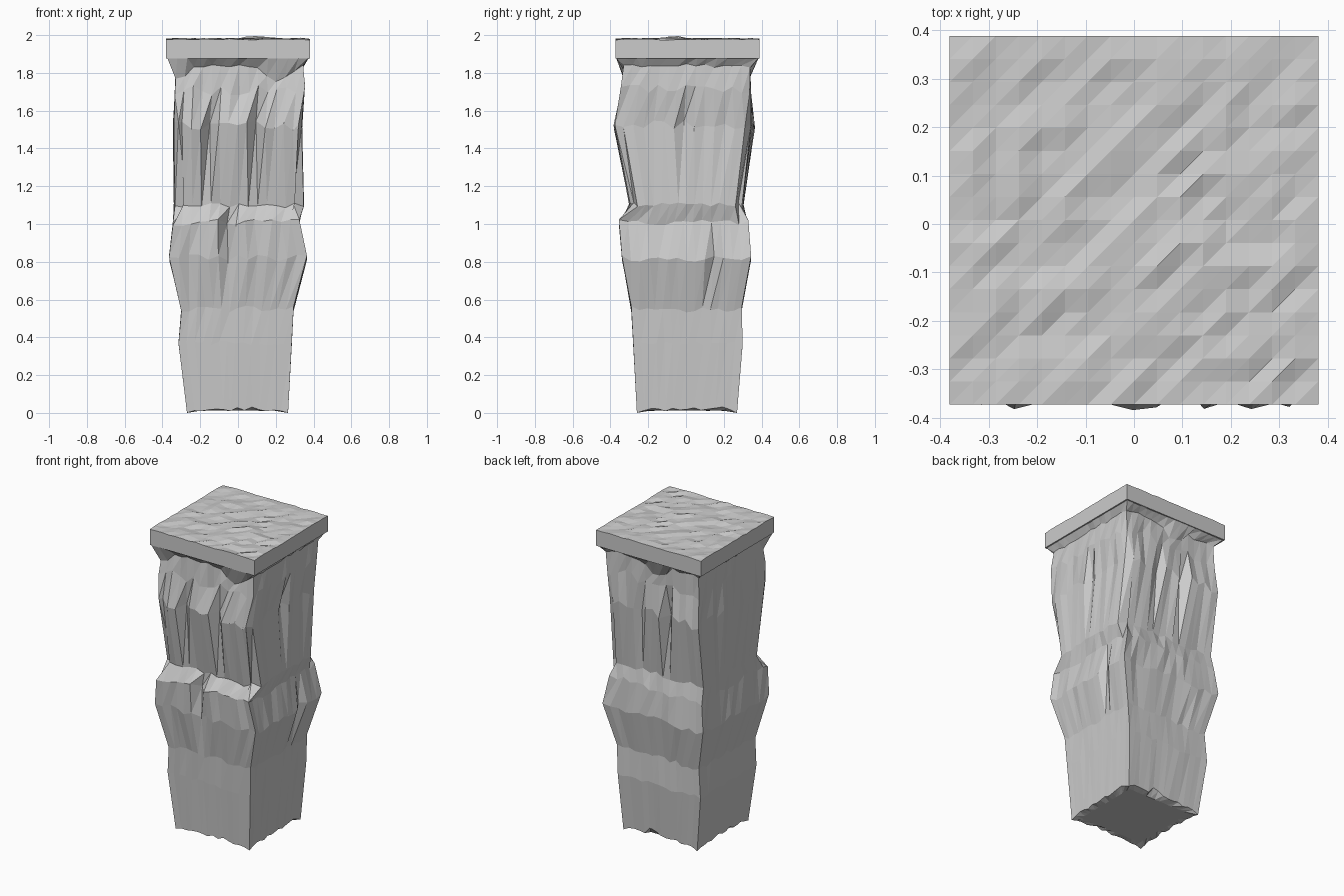
import bpy, bmesh, math, random

cube = bpy.data.objects.get("Cube")
if cube:
    bpy.data.objects.remove(cube, do_unlink=True)

random.seed(7)
STEPS = 14  # columns on each side of the pillar

stone = bpy.data.materials.new("grey stone")
stone.use_nodes = True
GREY = (0.6, 0.6, 0.6, 1)
stone.diffuse_color = GREY
stone.node_tree.nodes["Principled BSDF"].inputs["Base Color"].default_value = GREY


def finish(bm, name):
    bmesh.ops.recalc_face_normals(bm, faces=bm.faces)
    bmesh.ops.triangulate(bm, faces=bm.faces, quad_method='FIXED')
    mesh = bpy.data.meshes.new(name)
    bm.to_mesh(mesh)
    bm.free()
    mesh.materials.append(stone)
    ob = bpy.data.objects.new(name, mesh)
    bpy.context.collection.objects.link(ob)
    return ob


# Ring sections: height, left x, right x, front y, back y, inset noise, height noise
RINGS = [
    (0.02, -.27, .265, -.26, .27, .003, .012),
    (0.37, -.315, .285, -.28, .30, .003, .012),
    (0.55, -.30, .295, -.29, .295, .006, .018),
    (0.82, -.365, .365, -.34, .345, .018, .02),
    (1.01, -.345, .325, -.355, .33, .018, .02),
    (1.10, -.34, .35, -.30, .305, .014, .015),
    (1.52, -.345, .34, -.385, .365, .03, .03),
    (1.71, -.335, .355, -.345, .345, .018, .03),
    (1.84, -.33, .345, -.33, .34, .008, .012),
    (1.88, -.375, .375, -.37, .385, 0, 0),
]

# Chipped corners, cut back by ring: corner 0 front left edge, then round to the right
CHIPS = {(0, 5): .07, (0, 6): .03, (1, 5): .06, (1, 6): .02,
         (2, 5): .07, (2, 6): .05, (2, 7): .02}

# Vertical cracks: (side, column, ring) pushed inward
CRACKS = {(0, 6, 3): .03, (0, 6, 4): .05, (0, 4, 6): .04, (0, 9, 6): .04,
          (1, 7, 6): .02, (1, 10, 3): .03, (2, 5, 6): .04, (2, 9, 6): .05}


def ring_points(index):
    z, xl, xr, yf, yb, depth, lift = RINGS[index]
    corners = [(xl, yf), (xr, yf), (xr, yb), (xl, yb)]
    normals = [(0, 1), (-1, 0), (0, -1), (1, 0)]  # pointing inward
    points = []
    for side in range(4):
        (ax, ay), (bx, by) = corners[side], corners[(side + 1) % 4]
        nx, ny = normals[side]
        for col in range(STEPS):
            t = col / STEPS
            x, y = ax + (bx - ax) * t, ay + (by - ay) * t
            h = z + random.uniform(-lift, lift)
            rough = depth if side % 2 == 0 else depth * 0.5
            inset = random.uniform(0, rough) if col else 0
            inset += CRACKS.get((side, col, index), 0)
            x, y = x + nx * inset, y + ny * inset
            if col == 0:
                chip = CHIPS.get((side, index), 0)
                x -= math.copysign(chip, x)
                y -= math.copysign(chip * 0.4, y)
            # ragged fringe hanging below the cap at the front and back
            if index == len(RINGS) - 2 and side % 2 == 0:
                h -= 0.08 * max(0, math.cos(t * math.tau * 1.25 + side)) ** 2
            points.append((x, y, h))
    return points


# Pillar shaft
bm = bmesh.new()
loops = [[bm.verts.new(p) for p in ring_points(i)] for i in range(len(RINGS))]
count = STEPS * 4
for low, high in zip(loops, loops[1:]):
    for i in range(count):
        j = (i + 1) % count
        bm.faces.new((low[i], low[j], high[j], high[i]))
bm.faces.new(loops[-1])
# Worn foot: corners reach the ground and the base face is slightly sunken
for i in range(0, count, STEPS):
    loops[0][i].co.z = 0.0
loops[0][STEPS * 2 + 5].co.z = 0.06
loops[0][STEPS * 2 + 6].co.z = 0.05
inner = [bm.verts.new((v.co.x * .85, v.co.y * .85, 0.012)) for v in loops[0]]
for i in range(count):
    j = (i + 1) % count
    bm.faces.new((loops[0][j], loops[0][i], inner[i], inner[j]))
bm.faces.new(inner)
finish(bm, "pillar_shaft")

# Cap slab with an uneven top
CELLS = 16
bm = bmesh.new()
bmesh.ops.create_grid(bm, x_segments=CELLS, y_segments=CELLS, size=0.38)
for v in bm.verts:
    v.co.y += 0.008
    edge = max(abs(v.co.x), abs(v.co.y - 0.008)) > 0.375
    v.co.z = 1.978 + random.uniform(-.006, .006) * (0.6 if edge else 1.4)
    if math.hypot(v.co.x - 0.12, v.co.y + 0.08) < 0.08:
        v.co.z += 0.011
rim = [e for e in bm.edges if e.is_boundary]
down = bmesh.ops.extrude_edge_only(bm, edges=rim)["geom"]
for v in (g for g in down if isinstance(g, bmesh.types.BMVert)):
    v.co.z = 1.875
bmesh.ops.holes_fill(bm, edges=[e for e in bm.edges if e.is_boundary], sides=0)
finish(bm, "cap_slab")
